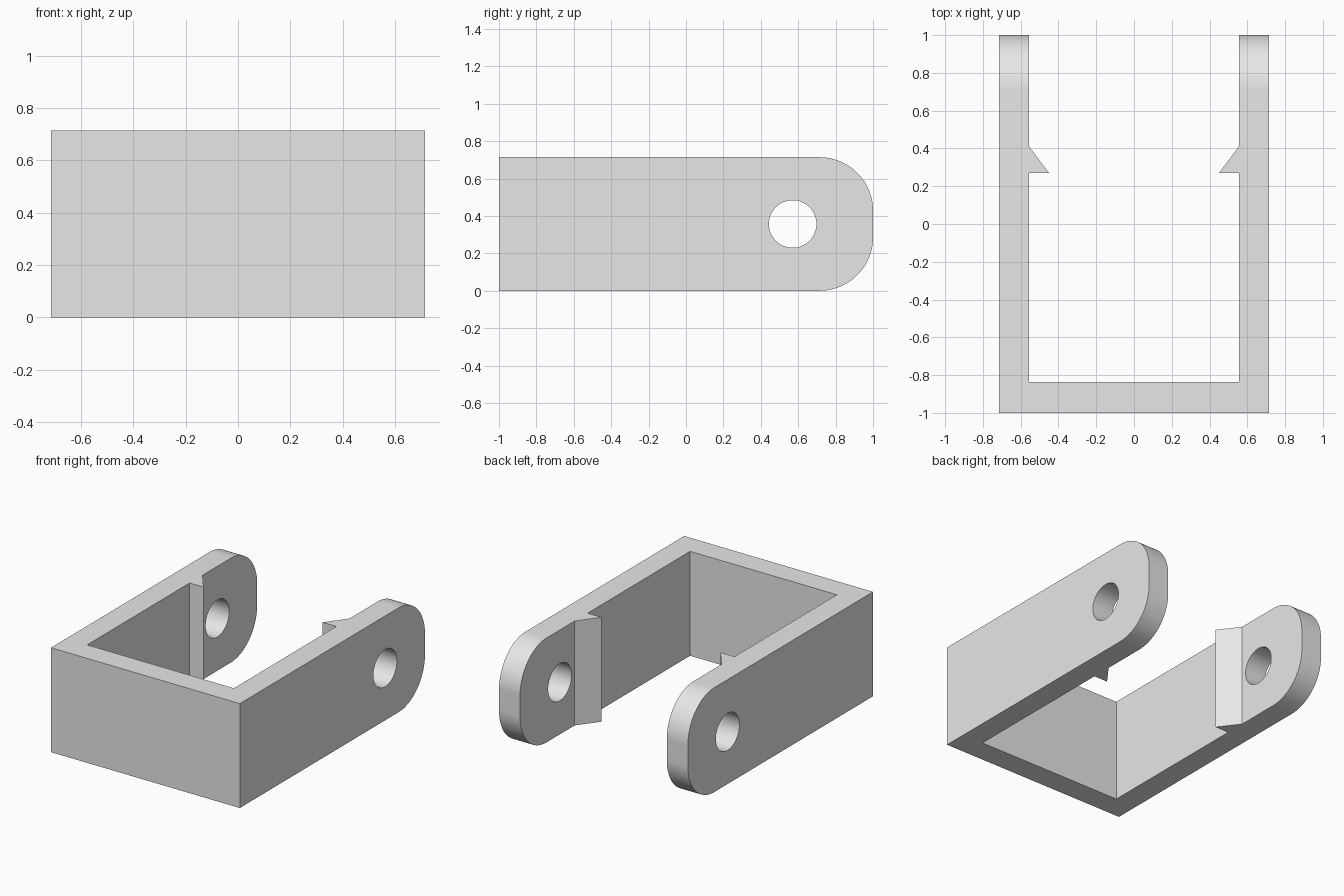
import bpy, bmesh
from math import sin, cos, pi
from mathutils import Vector

if "Cube" in bpy.data.objects:
    bpy.data.objects.remove(bpy.data.objects["Cube"], do_unlink=True)

W, H = 0.714, 0.714        # half width, height
INNER, FLOOR = 0.555, -0.837
R = 0.286                  # rounded arm ends
HOLE_Y, HOLE_R = 0.57, 0.127

grey = bpy.data.materials.new("light grey")
grey.use_nodes = True
grey.diffuse_color = (0.8, 0.8, 0.8, 1)
grey.node_tree.nodes["Principled BSDF"].inputs["Base Color"].default_value = (0.8, 0.8, 0.8, 1)


def prism(name, points, direction):
    """Extrude a closed outline along a direction."""
    bm = bmesh.new()
    face = bm.faces.new([bm.verts.new(p) for p in points])
    ext = bmesh.ops.extrude_face_region(bm, geom=[face])
    verts = [v for v in ext["geom"] if isinstance(v, bmesh.types.BMVert)]
    bmesh.ops.translate(bm, verts=verts, vec=Vector(direction))
    bmesh.ops.recalc_face_normals(bm, faces=bm.faces)
    mesh = bpy.data.meshes.new(name)
    bm.to_mesh(mesh)
    bm.free()
    mesh.materials.append(grey)
    obj = bpy.data.objects.new(name, mesh)
    bpy.context.collection.objects.link(obj)
    return obj


def arc(cy, cz, radius, start, sweep, steps):
    return [(-1, cy + radius * cos(start + sweep * i / steps),
             cz + radius * sin(start + sweep * i / steps)) for i in range(steps + 1)]


# U-shaped clip with a snap barb on each arm
half = [(W, -1), (W, 1), (INNER, 1), (INNER, 0.41), (0.45, 0.27), (INNER, 0.27), (INNER, FLOOR)]
plan = half + [(-x, y) for x, y in reversed(half)]
clip = prism("clip_bracket", [(x, y, 0) for x, y in plan], (0, 0, H))

# Side outline that rounds the arm ends, and the pin hole
outline = ([(-1, -1.2, -0.2), (-1, 1 - R, -0.2), (-1, 1.2, -0.2), (-1, 1.2, H + 0.2),
            (-1, 1 - R, H + 0.2), (-1, 1 - R, H)])
upper = arc(1 - R, H - R, R, pi / 2, -pi / 2, 24)
lower = arc(1 - R, R, R, 0, -pi / 2, 24)
corner_cut = prism("end_cutter", outline[1:5] + upper + lower, (2, 0, 0))
hole_cut = prism("hole_cutter", arc(HOLE_Y, H / 2, HOLE_R, 0, 2 * pi, 64)[:-1], (2, 0, 0))

for cutter in (corner_cut, hole_cut):
    cutter.hide_render = True
    mod = clip.modifiers.new(cutter.name, "BOOLEAN")
    mod.operation = "DIFFERENCE"
    mod.solver = "EXACT"
    mod.object = cutter

# Apply the cuts and drop the cutters
bpy.context.view_layer.update()
result = bpy.data.meshes.new_from_object(clip.evaluated_get(bpy.context.evaluated_depsgraph_get()))
clip.modifiers.clear()
clip.data = result
for cutter in (corner_cut, hole_cut):
    bpy.data.objects.remove(cutter, do_unlink=True)

bpy.ops.object.select_all(action="DESELECT")
clip.select_set(True)
bpy.context.view_layer.objects.active = clip
bpy.ops.object.shade_smooth_by_angle(angle=pi / 6)
